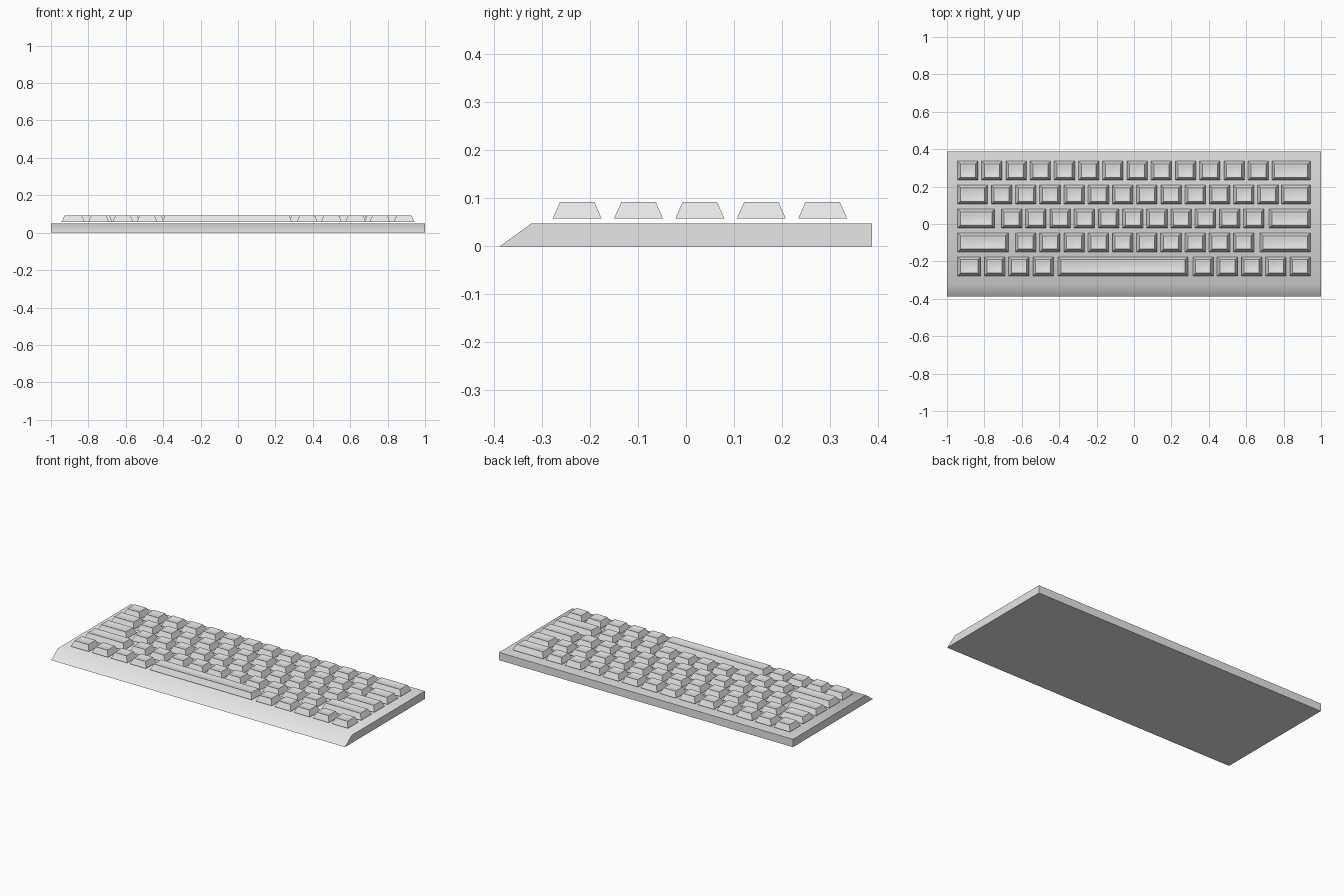
import bpy
import bmesh
import math

cube = bpy.data.objects.get("Cube")
if cube:
    bpy.data.objects.remove(cube, do_unlink=True)

grey = bpy.data.materials.new("light_grey")
grey.use_nodes = True
grey.diffuse_color = (0.8, 0.8, 0.8, 1)
grey.node_tree.nodes["Principled BSDF"].inputs["Base Color"].default_value = (0.8, 0.8, 0.8, 1)
parts = []


def loft(name, rings):
    """Closed solid through a stack of matching rings."""
    bm = bmesh.new()
    loops = [[bm.verts.new(p) for p in ring] for ring in rings]
    for a, b in zip(loops, loops[1:]):
        for i in range(len(a)):
            j = (i + 1) % len(a)
            bm.faces.new((a[i], a[j], b[j], b[i]))
    bm.faces.new(loops[0][::-1])
    bm.faces.new(loops[-1])
    bmesh.ops.recalc_face_normals(bm, faces=bm.faces[:])
    mesh = bpy.data.meshes.new(name)
    bm.to_mesh(mesh)
    bm.free()
    mesh.materials.append(grey)
    obj = bpy.data.objects.new(name, mesh)
    bpy.context.collection.objects.link(obj)
    parts.append(obj)


def keycap(name, x0, x1, y):
    """Tapered cap with a narrow rim and a shallow dished top."""
    cx, hx, hy = (x0 + x1) / 2, (x1 - x0) / 2, 0.051
    rings = []
    for inset, z in ((0, 0.058), (0.015, 0.092), (0.019, 0.092), (0.029, 0.088)):
        w, d = hx - inset, hy - inset
        rings.append([(cx + sx * w, y + sy * d, z)
                      for sx, sy in ((-1, -1), (1, -1), (1, 1), (-1, 1))])
    loft(name, rings)


# Case: wedge-fronted slab
profile = [(-0.388, 0), (0.388, 0), (0.388, 0.048), (-0.322, 0.048)]
loft("case", [[(x, y, z) for y, z in profile] for x in (-1, 1)])

# Key rows, back to front: left key end, first unit key, unit key count, right key start
LEFT, RIGHT, PITCH, UNIT = -0.943, 0.943, 0.1295, 0.11
rows = {
    "number": (LEFT + UNIT, -0.815, 12, 0.737),
    "upper": (-0.783, -0.763, 12, 0.788),
    "home": (-0.745, -0.709, 11, 0.722),
    "lower": (-0.672, -0.634, 10, 0.675),
}
y = 0.285
for row, (left_end, start, count, right_start) in rows.items():
    keycap(f"{row}_left_key", LEFT, left_end, y)
    for i in range(count):
        x = start + i * PITCH
        keycap(f"{row}_key_{i + 1}", x, x + UNIT, y)
    keycap(f"{row}_right_key", right_start, RIGHT, y)
    y -= 0.128

# Bottom row with the space bar
keycap("bottom_left_key", LEFT, -0.82, y)
for i in range(3):
    x = -0.8 + i * PITCH
    keycap(f"bottom_key_{i + 1}", x, x + UNIT, y)
keycap("space_bar", -0.405, 0.288, y)
for i in range(5):
    x = RIGHT - UNIT - i * PITCH
    keycap(f"bottom_key_{8 - i}", x, x + UNIT, y)

# Soft shading over shallow angles only
bpy.ops.object.select_all(action='DESELECT')
for obj in parts:
    obj.select_set(True)
bpy.context.view_layer.objects.active = parts[0]
bpy.ops.object.shade_smooth_by_angle(angle=math.radians(40))
